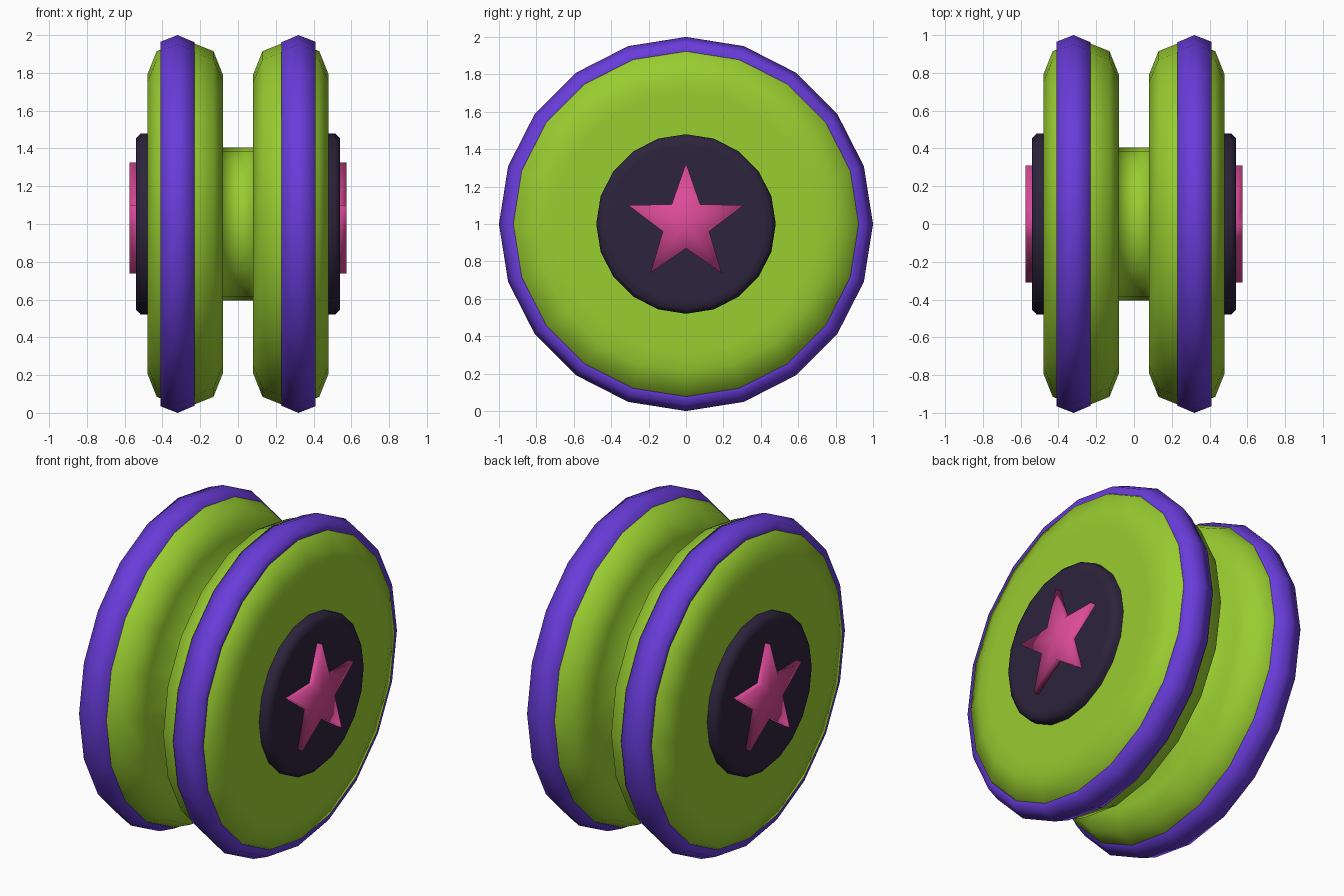
import bpy, bmesh
from math import sin, cos, pi

SIDES = 20

cube = bpy.data.objects.get("Cube")
if cube:
    bpy.data.objects.remove(cube, do_unlink=True)


def material(name, rgb):
    mat = bpy.data.materials.new(name)
    mat.use_nodes = True
    mat.diffuse_color = (*rgb, 1)
    mat.node_tree.nodes["Principled BSDF"].inputs["Base Color"].default_value = (*rgb, 1)
    return mat


green = material("lime green", (0.32, 0.61, 0.03))
purple = material("violet", (0.14, 0.045, 0.70))
dark = material("dark plum", (0.026, 0.017, 0.045))
pink = material("pink", (0.72, 0.07, 0.32))


def finish(bm, name, mat):
    """Turn the half into a smooth object mirrored across x = 0."""
    bmesh.ops.recalc_face_normals(bm, faces=bm.faces)
    for f in bm.faces:
        f.smooth = True
    mesh = bpy.data.meshes.new(name)
    bm.to_mesh(mesh)
    bm.free()
    mesh.materials.append(mat)
    obj = bpy.data.objects.new(name, mesh)
    bpy.context.collection.objects.link(obj)
    obj.location.z = 1
    mirror = obj.modifiers.new("Mirror", 'MIRROR')
    mirror.use_axis = (True, False, False)
    mirror.use_clip = True


def lathe(name, profile, mat, cap=False, closed=False):
    """Spin (x, radius) points around the x axis."""
    bm = bmesh.new()
    rings = []
    for x, r in profile:
        angles = [2 * pi * k / SIDES for k in range(SIDES)]
        rings.append([bm.verts.new((x, r * sin(a), r * cos(a))) for a in angles])
    pairs = list(zip(rings, rings[1:]))
    if closed:
        pairs.append((rings[-1], rings[0]))
    for a, b in pairs:
        for k in range(SIDES):
            n = (k + 1) % SIDES
            bm.faces.new((a[k], a[n], b[n], b[k]))
    if cap:
        bm.faces.new(rings[-1])
    finish(bm, name, mat)


# Axle and the two bevelled discs
lathe("axle_and_discs",
      [(0, 0.405), (0.08, 0.405), (0.08, 0.79), (0.13, 0.915), (0.28, 0.975),
       (0.43, 0.915), (0.48, 0.79), (0.48, 0.7)], green, cap=True)

# Rim bands around the discs
lathe("rim_bands",
      [(0.41, 0.88), (0.41, 0.965), (0.32, 1.0), (0.23, 0.962), (0.23, 0.88)],
      purple, closed=True)

# Side hubs with a softened edge
lathe("hubs",
      [(0.44, 0.48), (0.515, 0.48), (0.54, 0.455), (0.54, 0.42)], dark, cap=True)

# Raised stars on the hubs
bm = bmesh.new()
outline = []
for k in range(10):
    r = 0.13 if k % 2 else 0.325
    a = pi * k / 5
    outline.append((r * sin(a), r * cos(a)))
base = [bm.verts.new((0.53, y, z)) for y, z in outline]
top = [bm.verts.new((0.575, y, z)) for y, z in outline]
centre = bm.verts.new((0.575, 0, 0))
for k in range(10):
    n = (k + 1) % 10
    bm.faces.new((base[k], base[n], top[n], top[k]))
    bm.faces.new((top[k], top[n], centre))
finish(bm, "stars", pink)
